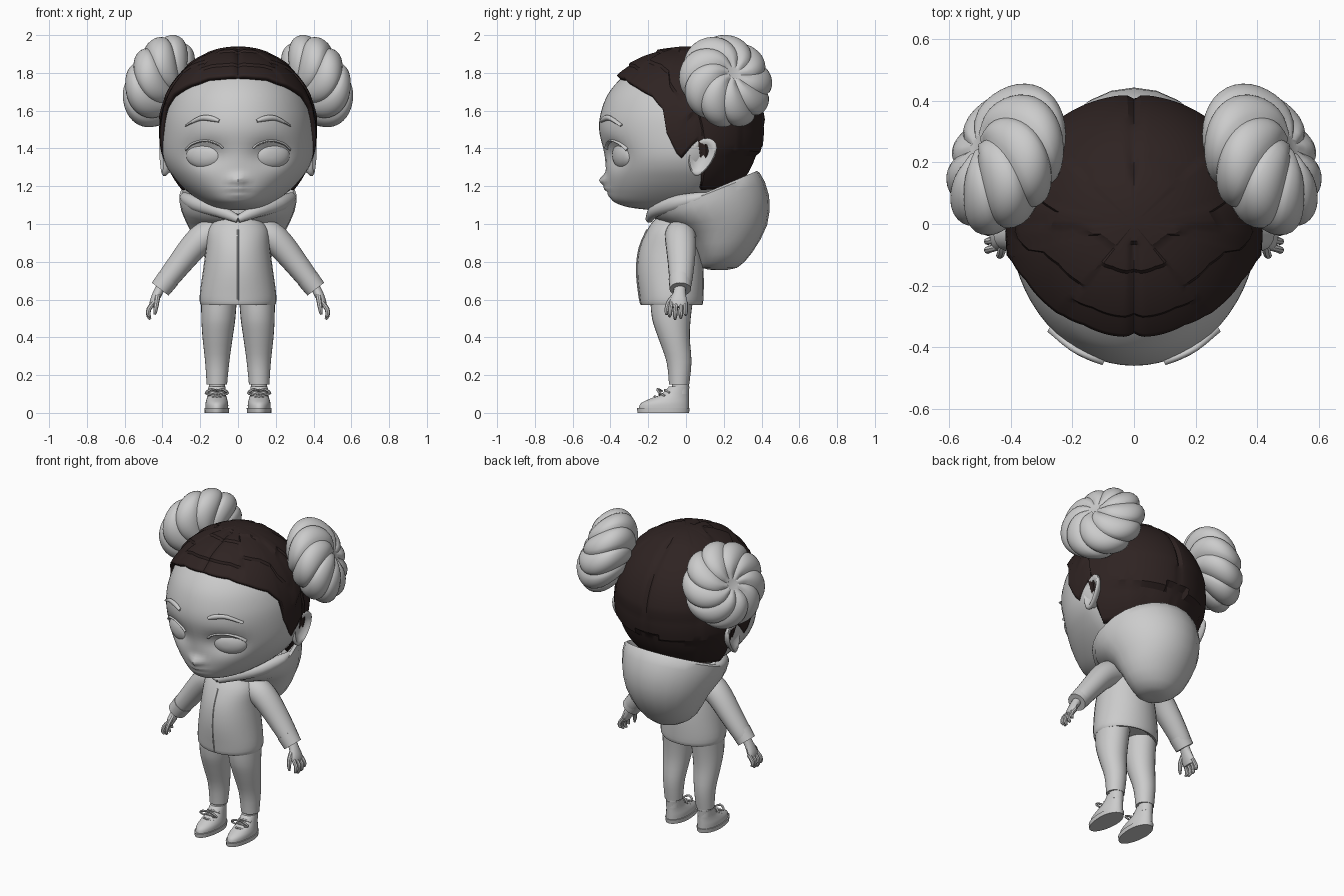
import bpy, bmesh
from math import sin, cos, pi, radians, sqrt, exp
from mathutils import Vector

if "Cube" in bpy.data.objects:
    bpy.data.objects.remove(bpy.data.objects["Cube"])


def material(name, rgb):
    m = bpy.data.materials.new(name)
    m.use_nodes = True
    m.diffuse_color = (*rgb, 1)
    m.node_tree.nodes["Principled BSDF"].inputs["Base Color"].default_value = (*rgb, 1)
    return m


GREY = material("light grey", (0.6, 0.6, 0.6))
BROWN = material("dark brown", (0.028, 0.017, 0.016))


def smooth(rows, n):
    """Catmull-Rom refinement of rows of numbers."""
    out = []
    for i in range(len(rows) - 1):
        a, b, c, d = rows[max(i - 1, 0)], rows[i], rows[i + 1], rows[min(i + 2, len(rows) - 1)]
        for k in range(n):
            t = k / n
            out.append([q + t / 2 * (r - p + t * (2 * p - 5 * q + 4 * r - s + t * (3 * (q - r) + s - p)))
                        for p, q, r, s in zip(a, b, c, d)])
    return out + [list(rows[-1])]


def skin(name, rings, mat=GREY, mirror=False, caps=True, angle=40, solid=0):
    """Bridge closed rings of points into one mesh object."""
    bm = bmesh.new()
    loops = [[bm.verts.new(p) for p in ring] for ring in rings]
    for a, b in zip(loops, loops[1:]):
        for i in range(len(a)):
            j = (i + 1) % len(a)
            bm.faces.new((a[i], a[j], b[j], b[i]))
    if caps:
        bm.faces.new(loops[0])
    bm.faces.new(loops[-1])
    bmesh.ops.recalc_face_normals(bm, faces=bm.faces)
    mesh = bpy.data.meshes.new(name)
    bm.to_mesh(mesh)
    bm.free()
    mesh.materials.append(mat)
    ob = bpy.data.objects.new(name, mesh)
    bpy.context.collection.objects.link(ob)
    bpy.ops.object.select_all(action="DESELECT")
    ob.select_set(True)
    bpy.context.view_layer.objects.active = ob
    bpy.ops.object.shade_smooth_by_angle(angle=radians(angle))
    if solid:
        mod = ob.modifiers.new("thickness", "SOLIDIFY")
        mod.thickness, mod.offset = solid, -1
    if mirror:
        ob.modifiers.new("mirror", "MIRROR")
    return ob


def oval(x, y, z, w, f, b, slope=0, seg=28):
    """Level oval: half width w, reach f to the front and b to the back."""
    pts = []
    for i in range(seg):
        a = 2 * pi * i / seg
        dy = -cos(a) * (f if cos(a) > 0 else b)
        pts.append(Vector((x + w * sin(a), y + dy, z + slope * dy)))
    return pts


def stack(name, rows, n=3, seg=28, **kw):
    return skin(name, [oval(*r, seg=seg) for r in smooth(rows, n)], **kw)


def tube(name, rows, n=3, seg=12, **kw):
    """Tube along a path; each row is x, y, z, radius across, radius deep."""
    rows = smooth(rows, n)
    path = [Vector(r[:3]) for r in rows]
    rings = []
    for i, r in enumerate(rows):
        t = (path[min(i + 1, len(path) - 1)] - path[max(i - 1, 0)]).normalized()
        u = Vector((0.05, 1, 0.1)).cross(t).normalized()
        v = t.cross(u)
        rings.append([path[i] + u * r[3] * cos(2 * pi * k / seg) + v * r[4] * sin(2 * pi * k / seg)
                      for k in range(seg)])
    return skin(name, rings, **kw)


# Head with eye sockets, nose and lips
head = [oval(*r, seg=64) for r in smooth([
    (0, 0, 1.075, .10, .2, .05), (0, 0, 1.09, .15, .31, .1), (0, 0, 1.12, .2, .385, .15),
    (0, 0, 1.17, .265, .41, .2), (0, 0, 1.23, .325, .42, .24), (0, 0, 1.3, .375, .425, .27),
    (0, 0, 1.38, .4, .435, .3), (0, 0, 1.5, .4, .46, .35), (0, 0, 1.6, .385, .448, .34),
    (0, 0, 1.7, .345, .405, .31), (0, 0, 1.79, .27, .32, .24), (0, 0, 1.85, .16, .2, .15),
    (0, 0, 1.875, .03, .03, .03)], 5)]


def bump(p, x, z, sx, sz):
    return exp(-((abs(p.x) - x) / sx) ** 2 - ((p.z - z) / sz) ** 2)


for p in (p for ring in head for p in ring if p.y < 0):
    p.y += (.045 * bump(p, .17, 1.37, .09, .065) - .04 * bump(p, 0, 1.23, .035, .03)
            - .018 * bump(p, 0, 1.185, .045, .012) - .01 * bump(p, 0, 1.155, .04, .012))
skin("head", head, angle=60)


def face_y(x, z):
    """Front of the face at a given place."""
    return -(.46 - .1 * max(0, 1.5 - z)) * sqrt(1 - (x / .41) ** 2)


# Eyes, lids, brows
ball = []
for i in range(1, 16):
    t = pi * i / 16
    ball.append([Vector((.175 + .1 * sin(t) * cos(a), -.33 - .05 * cos(t) + .035 * sin(t) * cos(a),
                         1.365 + .074 * sin(t) * sin(a))) for a in [2 * pi * k / 24 for k in range(24)]])
skin("eyes", ball, mirror=True, angle=60)
tube("upper_lids", [(x, face_y(x, z) + .024, z, .007, .014) for x, z in
                    ((.08, 1.4), (.11, 1.425), (.175, 1.442), (.24, 1.425), (.275, 1.395))], mirror=True)
tube("eyebrows", [(x, face_y(x, z), z, r, .012) for x, z, r in
                  ((.1, 1.545, .008), (.14, 1.558, .015), (.2, 1.56, .013), (.275, 1.522, .004))], mirror=True)

# Ears: egg-shaped discs with a hollow, flaring toward the back
ears = []
for x, size in ((.33, .7), (.37, .85), (.385, 1), (.4, 1), (.406, .9), (.398, .7), (.385, .45)):
    ring = []
    for k in range(24):
        a = 2 * pi * k / 24
        dz = .1 * size * sin(a)
        dy = size * cos(a) * (.07 + .2 * dz) + .25 * dz
        ring.append(Vector((x + .15 * dy, .082 + dy, 1.355 + dz)))
    ears.append(ring)
skin("ears", ears, mirror=True, angle=60)
stack("neck", [(0, -.04, .98, .1, .1, .1), (0, -.04, 1.14, .1, .1, .1)])

# Hair: cap from the crown down to the hairline, with parting and layered locks
HAIRLINE = [(0, 1.79), (30, 1.775), (50, 1.73), (66, 1.68), (76, 1.6), (77, 1.5), (86, 1.34),
            (95, 1.42), (100, 1.45), (104, 1.19), (180, 1.17)]


def hairline(deg):
    for (a, za), (b, zb) in zip(HAIRLINE, HAIRLINE[1:]):
        if deg <= b:
            return za + (zb - za) * (deg - a) / (b - a)


SEG, ROWS = 120, 30
cap = []
for j in range(ROWS, 0, -1):
    ring = []
    for i in range(SEG):
        az = 2 * pi * i / SEG
        deg = min(360 * i / SEG, 360 - 360 * i / SEG)
        low = (hairline(deg) - 1.5) / .44
        phi = j / ROWS * (pi / 2 - Vector((sqrt(1 - low * low), low)).angle_signed(Vector((1, 0))))
        p = Vector((.418 * sin(phi) * sin(az),
                    -cos(az) * sin(phi) * (.485 if cos(az) > 0 else .418), .44 * cos(phi)))
        # broad overlapping layers, fading out at the crown
        k = 1 + .024 * ((j + 5 * (int(deg / 45) % 2)) % 12 / 12 - .4) * min(1, j / 10)
        if p.z < -.12 and deg > 103:
            k += .035 - .095 * min(1, (deg - 103) / 50)
        if p.z > -.1 and j > 4:
            k -= .03 * exp(-(p.x / .015) ** 2)
        ring.append(p * k + Vector((0, 0, 1.5)))
    cap.append(ring)
skin("hair", cap, BROWN, caps=False, angle=25, solid=.025)

# Hair buns: flattened balls of swirling lobes
axis = Vector((.85, .4, .38)).normalized()
side = axis.cross(Vector((0, 0, 1))).normalized()
up = side.cross(axis)
bun = []
for i in range(1, 24):
    t = pi * i / 24
    ring = []
    for k in range(90):
        a = 2 * pi * k / 90 - .5 * t
        lobe = abs(sin(pi * k / 10))
        r = .26 * sin(t) * (.91 + .09 * lobe ** .6)
        deep = .16 * cos(t) * (1 - .25 * exp(-(t / .35) ** 2)) * (.92 + .08 * lobe)
        ring.append(Vector((.415, .21, 1.755)) + axis * deep + (side * cos(a) + up * sin(a)) * r)
    bun.append(ring)
skin("hair_buns", bun, mirror=True, angle=50)

# Jacket body, zip and hood
stack("jacket", [(0, -.075, .59, .16, .13, .13), (0, -.075, .57, .195, .162, .16),
                 (0, -.075, .62, .203, .172, .168), (0, -.075, .75, .186, .185, .168),
                 (0, -.075, .87, .17, .172, .155), (0, -.07, .97, .16, .135, .14),
                 (0, -.06, 1.03, .11, .1, .1), (0, -.05, 1.07, .07, .06, .06)])
tube("zip", [(0, -.238, .575, .004, .005), (0, -.248, .62, .004, .005), (0, -.261, .75, .004, .005),
             (0, -.248, .87, .004, .005), (0, -.206, .97, .004, .005)], seg=6)
stack("hood", [(0, .17, .757, .02, .02, .02, 0), (0, .17, .768, .1, .085, .1, 0),
               (0, .18, .84, .19, .12, .17, .05), (0, .17, .97, .255, .18, .26, .1),
               (0, .12, 1.07, .3, .25, .32, .25), (0, .1, 1.155, .31, .28, .29, .4),
               (0, .1, 1.15, .27, .24, .26, .4), (0, .1, 1.05, .2, .18, .2, .2)], n=2, seg=24)
tube("collar_folds", [(0, -.195, 1.025, .02, .02), (.1, -.165, 1.07, .035, .032),
                      (.21, -.07, 1.105, .042, .04), (.275, .05, 1.135, .032, .03),
                      (.29, .13, 1.16, .008, .008)], mirror=True)

# Sleeves with turned cuffs
tube("sleeves", [(.1, -.03, .96, .07, .075), (.17, -.03, .935, .08, .082), (.23, -.027, .885, .074, .08),
                 (.3, -.025, .8, .066, .072), (.37, -.027, .71, .058, .062), (.4, -.03, .67, .053, .056)],
     seg=20, mirror=True)
tube("cuffs", [(.368, -.03, .712, .06, .062), (.412, -.03, .655, .056, .057)], n=1, seg=20, mirror=True)

# Hands
tube("palms", [(.4, -.03, .68, .026, .03), (.425, -.035, .635, .025, .034),
               (.445, -.04, .59, .022, .046), (.455, -.04, .56, .015, .042)], mirror=True)
for name, y, tip in (("index", -.075, .51), ("middle", -.05, .495), ("ring", -.024, .5), ("little", -.002, .52)):
    tube(name + "_fingers", [(.445, y, .585, .012, .012), (.472, y * 1.1, .55, .013, .012),
                             (.474, y * 1.15, (tip + .53) / 2, .011, .011), (.463, y * 1.15, tip, .006, .006)],
         n=2, seg=8, mirror=True)
tube("thumbs", [(.425, -.055, .625, .015, .015), (.43, -.088, .59, .014, .014),
                (.436, -.102, .55, .012, .012), (.44, -.104, .52, .006, .006)], n=2, seg=8, mirror=True)

# Trousers
stack("trousers", [(.1, -.07, .62, .095, .12, .11), (.104, -.075, .5, .09, .105, .1),
                   (.108, -.06, .4, .08, .088, .08), (.11, -.035, .27, .064, .068, .064),
                   (.112, -.035, .15, .054, .055, .052)], mirror=True)
stack("ankles", [(.112, -.03, .1, .042, .045, .045), (.112, -.03, .17, .042, .045, .045)], mirror=True)

# Shoes: soles, uppers and laces
stack("soles", [(.112, -.1, 0, .064, .156, .116), (.112, -.1, .026, .066, .16, .12)],
      n=1, mirror=True)
stack("shoe_uppers", [(.112, -.1, .02, .06, .15, .115), (.112, -.1, .05, .06, .14, .115),
                      (.112, -.085, .075, .054, .105, .1), (.112, -.06, .1, .048, .07, .075),
                      (.112, -.04, .14, .045, .05, .058)], mirror=True)
for i in range(3):
    y, z = -.165 + .027 * i, .082 + .017 * i
    tube("lace_row", [(.07, y + .025, z - .01, .006, .006), (.112, y, z + .005, .007, .007),
                      (.154, y + .025, z - .01, .006, .006)], seg=6, mirror=True)
for s in (-1, 1):
    tube("lace_bow", [(.112, -.125, .115, .005, .005), (.112 + s * .03, -.15, .125, .007, .007),
                      (.112 + s * .058, -.14, .105, .007, .007), (.112 + s * .03, -.14, .095, .005, .005)],
         seg=6, mirror=True)
